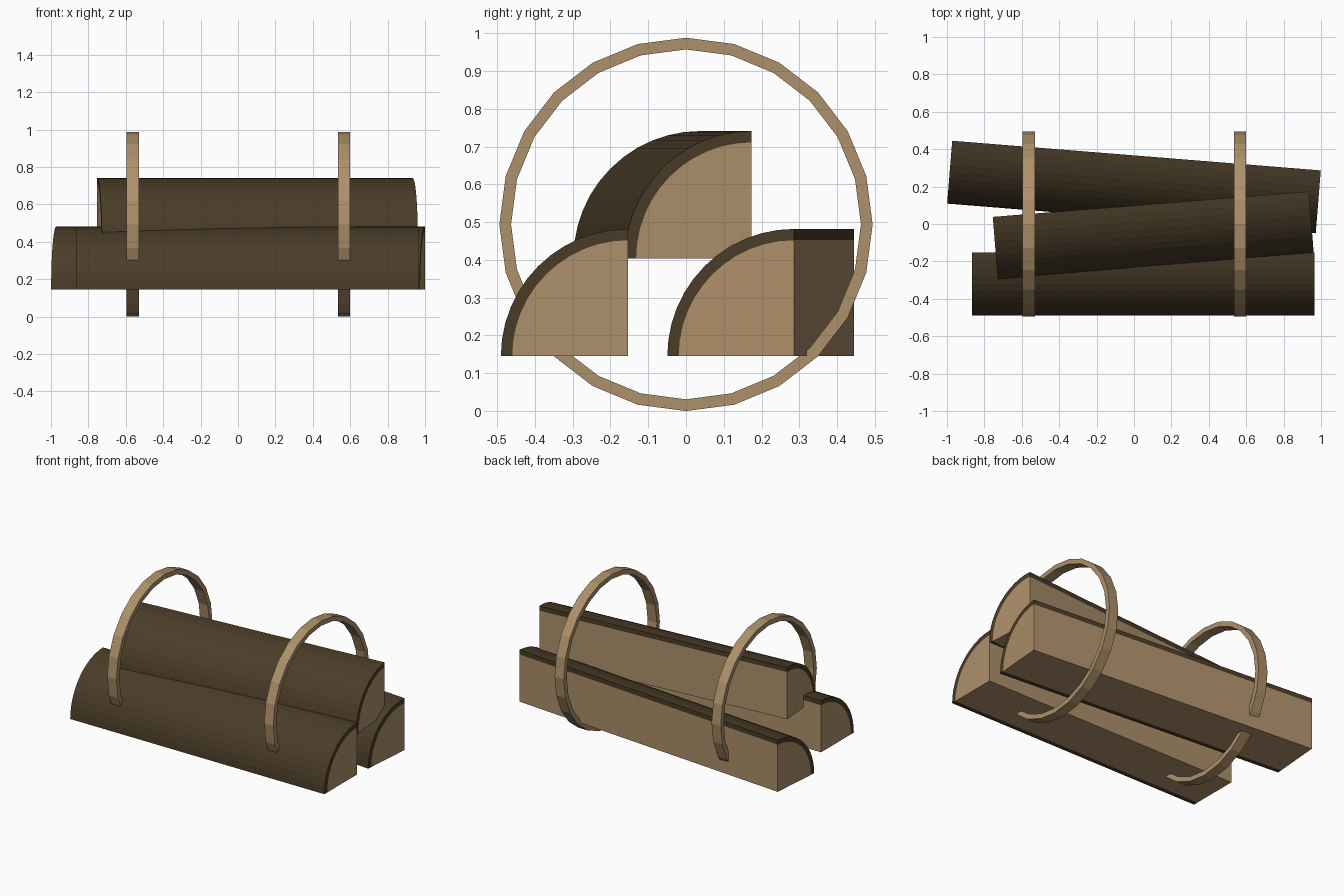
import bpy, bmesh, math
from mathutils import Matrix, Vector

if "Cube" in bpy.data.objects:
    bpy.data.objects.remove(bpy.data.objects["Cube"])


def material(name, rgb):
    m = bpy.data.materials.new(name)
    m.diffuse_color = (*rgb, 1)
    m.use_nodes = True
    m.node_tree.nodes["Principled BSDF"].inputs["Base Color"].default_value = m.diffuse_color
    return m


WOOD = material("cut wood", (0.42, 0.28, 0.145))
BARK = material("dark bark", (0.068, 0.045, 0.021))
R, BARK_T, ARC = 0.337, 0.03, 12


def finish(name, bm, mats):
    bmesh.ops.remove_doubles(bm, verts=bm.verts, dist=1e-5)
    bmesh.ops.recalc_face_normals(bm, faces=bm.faces)
    me = bpy.data.meshes.new(name)
    bm.to_mesh(me)
    bm.free()
    for m in mats:
        me.materials.append(m)
    ob = bpy.data.objects.new(name, me)
    bpy.context.collection.objects.link(ob)
    return ob


def prism(bm, profile, x0, x1, mat):
    """Extrude a closed (y, z) profile along x."""
    face = bm.faces.new([bm.verts.new((x0, y, z)) for y, z in profile])
    ext = bmesh.ops.extrude_face_region(bm, geom=[face], use_keep_orig=True)["geom"]
    verts = [g for g in ext if isinstance(g, bmesh.types.BMVert)]
    bmesh.ops.translate(bm, verts=verts, vec=(x1 - x0, 0, 0))
    for f in bm.faces:
        if f.material_index == 0 and mat and any(v in f.verts for v in verts):
            f.material_index = mat
    face.material_index = mat


def arc(r):
    return [(-r * math.cos(i * math.pi / 2 / ARC), r * math.sin(i * math.pi / 2 / ARC))
            for i in range(ARC + 1)]


def split_log(name, length, corner, angle):
    """Quarter log: wood core under a bark shell; corner is the left end of the inner edge."""
    bm = bmesh.new()
    prism(bm, [(0, 0)] + arc(R - BARK_T), 0, length, 0)
    shell = bmesh.new()
    prism(shell, arc(R) + arc(R - BARK_T)[::-1], 0, length, 1)
    # drop the hidden faces where bark and wood meet
    for b in (bm, shell):
        hidden = [f for f in b.faces if abs(f.normal.x) < 0.5 and
                  all(abs(math.hypot(v.co.y, v.co.z) - (R - BARK_T)) < 1e-4 for v in f.verts)]
        bmesh.ops.delete(b, geom=hidden, context='FACES_ONLY')
    tmp = bpy.data.meshes.new("bark_shell")
    shell.to_mesh(tmp)
    shell.free()
    bm.from_mesh(tmp)
    bpy.data.meshes.remove(tmp)
    bm.transform(Matrix.Translation(Vector(corner)) @ Matrix.Rotation(math.radians(angle), 4, 'Z'))
    finish(name, bm, [WOOD, BARK])


# Three split logs
split_log("front_log", 1.83, (-0.865, -0.153, 0.145), 0)
split_log("back_log", 1.977, (-0.972, 0.445, 0.145), -4.6)
split_log("top_log", 1.695, (-0.755, 0.038, 0.404), 4.6)


# Two hoops around the bundle
def hoop(name, x, width=0.066, outer=0.494, inner=0.463, n=24):
    bm = bmesh.new()
    rings = []
    for i in range(n):
        a = 2 * math.pi * i / n
        rings.append([bm.verts.new((x + dx, r * math.sin(a), outer + r * math.cos(a)))
                      for dx, r in ((-width / 2, outer), (width / 2, outer),
                                    (width / 2, inner), (-width / 2, inner))])
    for i in range(n):
        p, q = rings[i], rings[(i + 1) % n]
        for k in range(4):
            bm.faces.new((p[k], p[(k + 1) % 4], q[(k + 1) % 4], q[k]))
    finish(name, bm, [WOOD])


hoop("left_hoop", -0.563)
hoop("right_hoop", 0.567)
